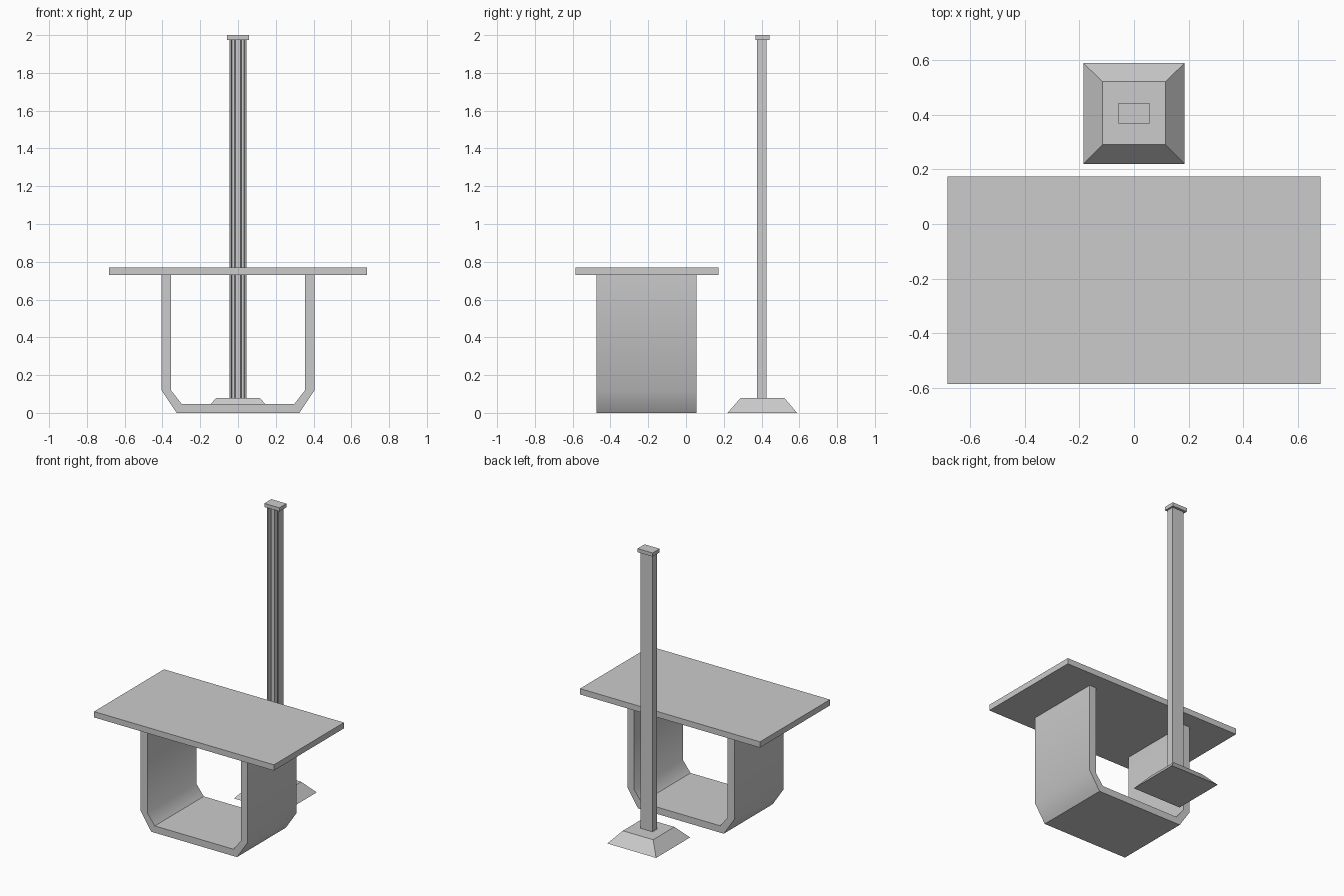
import bpy, bmesh, math
from mathutils import Vector

if "Cube" in bpy.data.objects:
    bpy.data.objects.remove(bpy.data.objects["Cube"])


def make_object(name, bm):
    bmesh.ops.recalc_face_normals(bm, faces=bm.faces)
    mesh = bpy.data.meshes.new(name)
    bm.to_mesh(mesh)
    bm.free()
    obj = bpy.data.objects.new(name, mesh)
    bpy.context.collection.objects.link(obj)
    return obj


def box(name, x, y, z):
    bm = bmesh.new()
    bmesh.ops.create_cube(bm, size=1)
    for v in bm.verts:
        v.co = [lo + (c + 0.5) * (hi - lo) for c, (lo, hi) in zip(v.co, (x, y, z))]
    return make_object(name, bm)


def extrude(name, points, offset):
    bm = bmesh.new()
    face = bm.faces.new([bm.verts.new(p) for p in points])
    new = bmesh.ops.extrude_face_region(bm, geom=[face])["geom"]
    bmesh.ops.translate(bm, vec=Vector(offset),
                        verts=[g for g in new if isinstance(g, bmesh.types.BMVert)])
    return make_object(name, bm)


def mirrored(half):
    return half + [(-x, y) for x, y in reversed(half) if x != 0]


# Desk top: one slab, with darker strips along the front and back edges
top = box("desk_top", (-0.682, 0.682), (-0.585, 0.173), (0.73, 0.77))
strip = bpy.data.materials.new("edge_strip")
strip.diffuse_color = (0.56, 0.56, 0.56, 1)
strip.use_nodes = True
strip.node_tree.nodes["Principled BSDF"].inputs["Base Color"].default_value = strip.diffuse_color
centre = bpy.data.materials.new("centre_panel")
centre.diffuse_color = (0.8, 0.8, 0.8, 1)
centre.use_nodes = True
centre.node_tree.nodes["Principled BSDF"].inputs["Base Color"].default_value = centre.diffuse_color
top.data.materials.append(centre)
top.data.materials.append(strip)
bm = bmesh.new()
bm.from_mesh(top.data)
for y in (-0.472, 0.058):
    bmesh.ops.bisect_plane(bm, geom=bm.verts[:] + bm.edges[:] + bm.faces[:],
                           plane_co=(0, y, 0), plane_no=(0, 1, 0))
for f in bm.faces:
    if not -0.472 < f.calc_center_median().y < 0.058:
        f.material_index = 1
bm.to_mesh(top.data)
bm.free()

# U-shaped leg frame with cut lower corners
outer = [(-0.405, 0.73), (-0.405, 0.12), (-0.325, 0), (0.325, 0), (0.405, 0.12), (0.405, 0.73)]
inner = [(0.355, 0.73), (0.355, 0.12), (0.298, 0.047), (-0.298, 0.047), (-0.355, 0.12), (-0.355, 0.73)]
legs = extrude("leg_frame", [(x, -0.475, z) for x, z in outer + inner], (0, 0.53, 0))
bpy.context.view_layer.objects.active = legs
legs.select_set(True)
bpy.ops.object.shade_smooth_by_angle(angle=math.radians(42))

# Post with two grooves in its front face
half = [(0.013, 0.376), (0.019, 0.4), (0.031, 0.4), (0.037, 0.376), (0.045, 0.376), (0.045, 0.427)]
extrude("post", [(x, y, 0.08) for x, y in mirrored(half)], (0, 0, 1.895))

# Post cap
box("post_cap", (-0.057, 0.057), (0.367, 0.443), (1.975, 2.0))

# Sloped base: truncated pyramid
base = box("post_base", (-0.185, 0.185), (0.22, 0.588), (0, 0.08))
for v in base.data.vertices:
    if v.co.z > 0.04:
        v.co.x = math.copysign(0.115, v.co.x)
        v.co.y = 0.405 + math.copysign(0.115, v.co.y - 0.405)
